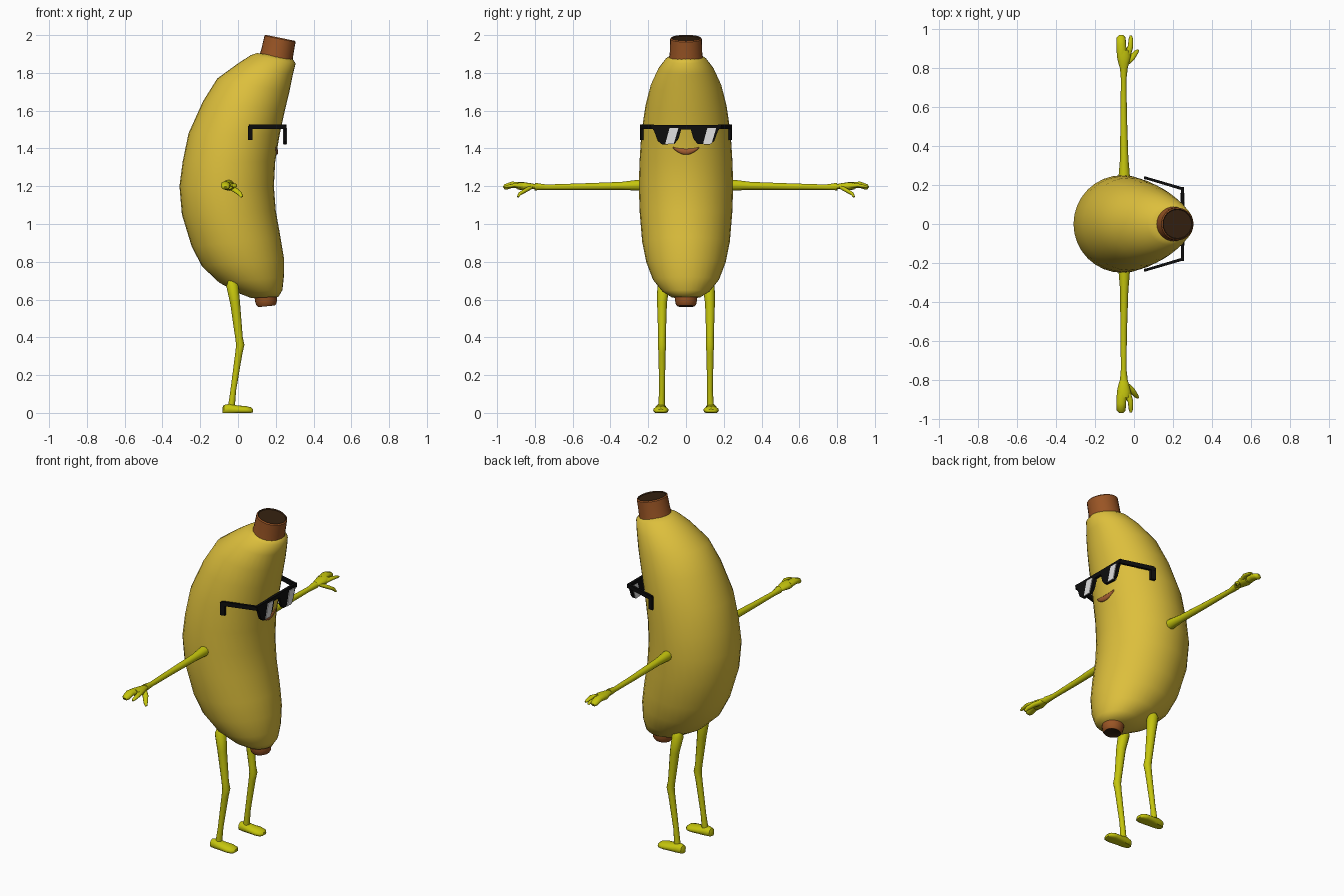
import bpy, bmesh
from math import sin, cos, pi
from mathutils import Vector

if "Cube" in bpy.data.objects:
    bpy.data.objects.remove(bpy.data.objects["Cube"])


def material(name, rgb, rough=0.6):
    m = bpy.data.materials.new(name)
    m.use_nodes = True
    m.diffuse_color = (*rgb, 1)
    node = m.node_tree.nodes["Principled BSDF"]
    node.inputs["Base Color"].default_value = (*rgb, 1)
    node.inputs["Roughness"].default_value = rough
    return m


PEEL = material("peel yellow", (0.72, 0.52, 0.045))
LIMB = material("limb yellow green", (0.56, 0.56, 0.004))
BROWN = material("stem brown", (0.32, 0.09, 0.018))
DARK = material("dark brown", (0.035, 0.015, 0.005))
BLACK = material("glasses black", (0.004, 0.004, 0.004))
WHITE = material("glint white", (0.75, 0.75, 0.75))
LIPS = material("lip brown", (0.36, 0.11, 0.03))


def finish(name, bm, mats, smooth=40):
    bmesh.ops.recalc_face_normals(bm, faces=bm.faces)
    me = bpy.data.meshes.new(name)
    bm.to_mesh(me)
    bm.free()
    for m in mats:
        me.materials.append(m)
    ob = bpy.data.objects.new(name, me)
    bpy.context.collection.objects.link(ob)
    if smooth:
        bpy.ops.object.select_all(action="DESELECT")
        ob.select_set(True)
        bpy.context.view_layer.objects.active = ob
        bpy.ops.object.shade_smooth_by_angle(angle=smooth * pi / 180)
    return ob


def loft(name, rings, mats, smooth=40, dark_from=None):
    """Skin a list of rings and cap both ends; faces past dark_from use slot 1."""
    bm = bmesh.new()
    vs = [[bm.verts.new(p) for p in ring] for ring in rings]
    n = len(vs[0])
    for k, (a, b) in enumerate(zip(vs, vs[1:])):
        for i in range(n):
            f = bm.faces.new((a[i], a[(i + 1) % n], b[(i + 1) % n], b[i]))
            f.material_index = int(dark_from is not None and k >= dark_from)
    bm.faces.new(vs[0])
    bm.faces.new(vs[-1]).material_index = int(dark_from is not None)
    return finish(name, bm, mats, smooth)


def circle(n):
    return [(cos(2 * pi * i / n), sin(2 * pi * i / n)) for i in range(n)]


def tube(name, path, mat, side, n=12, flat=1.0):
    """Tapered limb through (x, y, z, radius) points; flat squashes its height."""
    pts = [Vector((p[0], p[1] * side, p[2])) for p in path]
    rings = []
    for i, p in enumerate(pts):
        d = (pts[min(i + 1, len(pts) - 1)] - pts[max(i - 1, 0)]).normalized()
        u = Vector((1, 0, 0))
        u = (u - d * u.dot(d)).normalized()
        v = d.cross(u)
        r = path[i][3]
        rings.append([p + u * r * c + v * r * flat * s for c, s in circle(n)])
    return loft(name, rings, [mat], 60)


def prism(name, outline, depth, mat):
    """Solid from a list of points, pushed along depth."""
    bm = bmesh.new()
    f = bm.faces.new([bm.verts.new(p) for p in outline])
    ext = bmesh.ops.extrude_face_region(bm, geom=[f])
    if f.is_valid is False or len(bm.faces) < len(outline) + 2:
        bm.faces.new([bm.verts.new(p) for p in outline])
    bmesh.ops.translate(bm, vec=Vector(depth), verts=[g for g in ext["geom"] if isinstance(g, bmesh.types.BMVert)])
    bmesh.ops.remove_doubles(bm, verts=bm.verts, dist=1e-5)
    return finish(name, bm, [mat], 0)


# Body: back x, back z, front x, front z, half width
stations = [
    (.10, 1.905, .285, 1.88, .08), (.07, 1.895, .305, 1.85, .108),
    (0, 1.85, .29, 1.79, .148), (-.11, 1.77, .272, 1.70, .187),
    (-.185, 1.65, .248, 1.6, .215), (-.262, 1.48, .22, 1.47, .237),
    (-.293, 1.33, .197, 1.33, .246), (-.31, 1.2, .19, 1.2, .25),
    (-.297, 1.05, .20, 1.07, .245), (-.245, .88, .225, .93, .232),
    (-.19, .775, .243, .82, .21), (-.10, .69, .243, .72, .175),
    (0, .635, .235, .65, .125), (.07, .608, .215, .615, .075)]
rings = []
for bx, bz, fx, fz, w in stations:
    mid = Vector(((bx + fx) / 2, 0, (bz + fz) / 2))
    half = Vector(((fx - bx) / 2, 0, (fz - bz) / 2))
    rings.append([mid + half * c + Vector((0, w * s, 0)) for c, s in circle(32)])
loft("banana_body", rings, [PEEL], 60)


def stub(name, base, axis, profile, dark_from):
    """Turned end piece: profile of (distance, radius) along a tilted axis."""
    d = Vector(axis).normalized()
    v = Vector((0, 1, 0))
    u = v.cross(d)
    loft(name, [[Vector(base) + d * h + (u * c + v * s) * r for c, s in circle(24)]
                for h, r in profile], [BROWN, DARK], 40, dark_from)


stub("top_stem", (.2, 0, 1.87), (.2, 0, .98),
     [(0, .09), (.04, .086), (.112, .084), (.118, .078), (.112, .074)], 3)
stub("bottom_tip", (.145, 0, .63), (.1, 0, -1),
     [(0, .06), (.035, .058), (.055, .054), (.066, .045), (.062, .036)], 3)

# Limbs, built once per side
for side, label in ((1, "left"), (-1, "right")):
    tube(label + "_leg", [(-.035, .115, .70, .02), (-.03, .12, .675, .032), (-.015, .127, .58, .026),
                          (.005, .127, .40, .02), (.012, .127, .36, .022), (.005, .127, .32, .019),
                          (-.025, .127, .12, .015), (-.035, .13, .03, .018)], LIMB, side)
    foot = [(-.082, .012, .028), (-.075, .024, .042), (-.045, .032, .048), (-.005, .035, .04),
            (.04, .041, .036), (.068, .034, .03), (.08, .018, .02)]
    loft(label + "_foot", [[(x, side * (.133 + w * c), max(.004 * (x > .07), h * (.4 + .6 * s)))
                            for c, s in circle(16)] for x, w, h in foot], [LIMB])
    tube(label + "_arm", [(-.05, .21, 1.205, .03), (-.05, .26, 1.205, .028), (-.05, .34, 1.202, .021),
                          (-.053, .55, 1.198, .017), (-.053, .74, 1.195, .014), (-.052, .80, 1.198, .02)],
         LIMB, side)
    tube(label + "_palm", [(-.052, .785, 1.198, .016), (-.053, .82, 1.2, .026), (-.052, .86, 1.2, .036),
                           (-.055, .89, 1.202, .032)], LIMB, side, flat=.6)
    fingers = [
        [(-.062, .87, 1.203, .026), (-.066, .92, 1.208, .025), (-.066, .955, 1.196, .023), (-.066, .965, 1.19, .014)],
        [(-.036, .86, 1.2, .018), (-.018, .91, 1.205, .014), (-.016, .95, 1.198, .011), (-.016, .965, 1.194, .006)],
        [(-.045, .82, 1.195, .016), (-.012, .85, 1.178, .016), (.01, .88, 1.16, .013), (.02, .89, 1.143, .007)]]
    for name, path in zip(("broad_finger", "slim_finger", "thumb"), fingers):
        tube(label + "_" + name, path, LIMB, side, n=10, flat=.7)

    # Glasses: lens, glint, temple and hook
    lens = [(.018, 1.525), (.19, 1.525), (.168, 1.49), (.15, 1.44), (.125, 1.42), (.06, 1.425), (.04, 1.45)]
    prism(label + "_lens", [(.24, side * y, z) for y, z in lens], (.016, 0, 0), BLACK)
    mid = side * .1 + .025
    glint = [(mid - .012, 1.508), (mid + .035, 1.508), (mid + .01, 1.424), (mid - .035, 1.424)]
    prism(label + "_glint", [(.254, y, z) for y, z in glint], (.006, 0, 0), WHITE)
    prism(label + "_glint_inside", [(.237, y, z) for y, z in glint], (.004, 0, 0), WHITE)
    temple = [(.256, .17), (.256, .186), (.06, .243), (.057, .23)]
    prism(label + "_temple", [(x, side * y, 1.502) for x, y in temple], (0, 0, .024), BLACK)
    hook = [(.052, .23), (.052, .244), (.078, .238), (.078, .224)]
    prism(label + "_temple_hook", [(x, side * y, 1.445) for x, y in hook], (0, 0, .075), BLACK)

prism("glasses_bridge", [(.24, y, z) for y, z in ((-.03, 1.5), (.03, 1.5), (.03, 1.525), (-.03, 1.525))],
      (.016, 0, 0), BLACK)

# Mouth: a smiling crescent that follows the curve of the body
rings = []
for i in range(13):
    t = -1 + i / 6
    y, drop = .07 * t, 1 - t * t
    top, low = 1.408 - .008 * drop, 1.402 - .036 * drop
    x = .204 - 2 * y * y
    rings.append([(x + .009 * c, y, (top + low) / 2 + (top - low) / 2 * s) for c, s in circle(10)])
loft("smiling_mouth", rings, [LIPS], 60)
